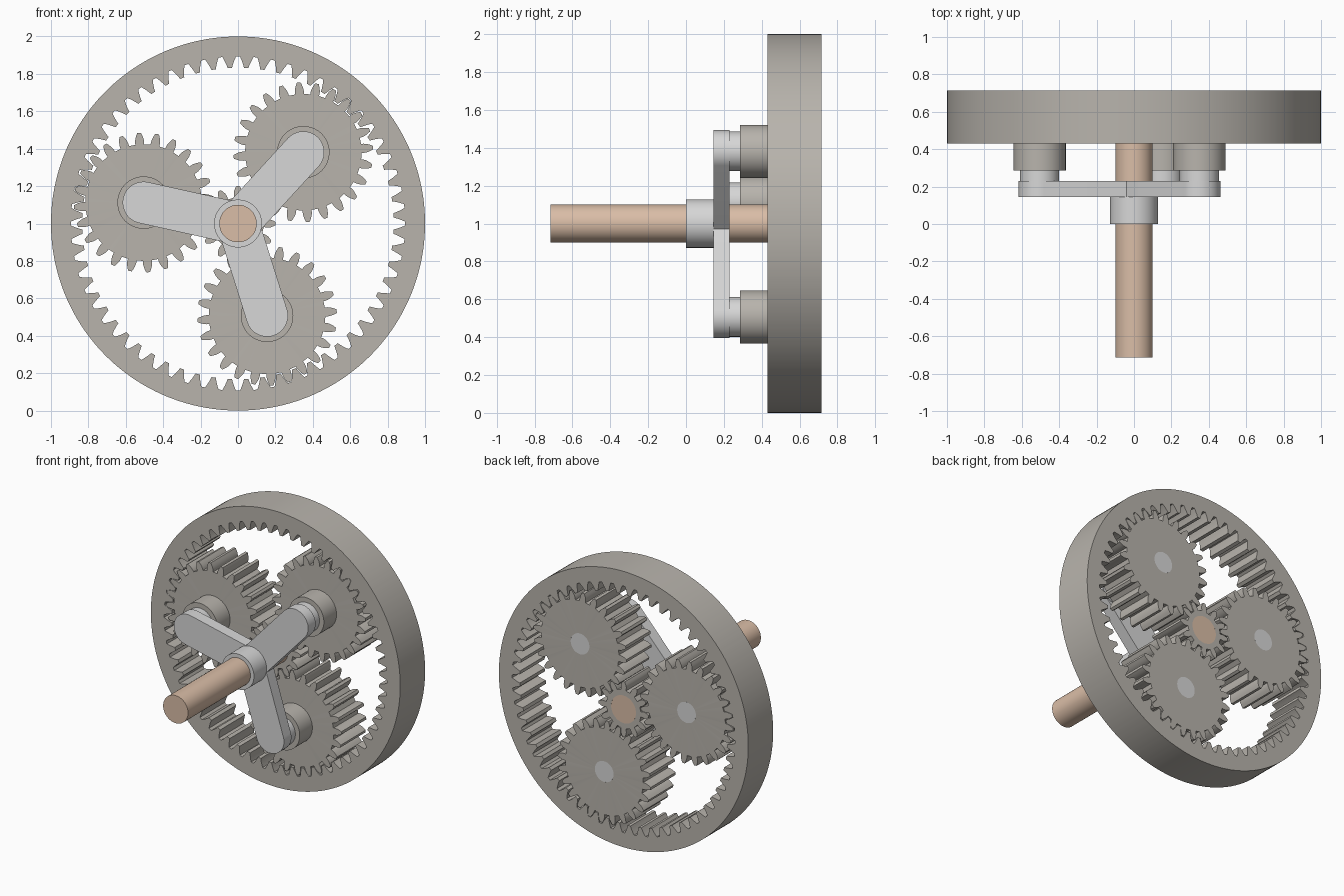
import bpy, bmesh
from math import pi, sin, cos, tan, acos, radians

if "Cube" in bpy.data.objects:
    bpy.data.objects.remove(bpy.data.objects["Cube"])

AXIS_Z = 1.0
ORBIT = 0.517                      # sun axis to planet axis
SUN_N, PLANET_N, RING_N = 12, 24, 60
MODULE = 2 * ORBIT / (SUN_N + PLANET_N)
GEAR_FRONT, GEAR_BACK = 0.43, 0.715
CARRIER_ANGLE = radians(47.5)


def material(name, rgb):
    m = bpy.data.materials.new(name)
    m.use_nodes = True
    color = (*rgb, 1.0)
    m.diffuse_color = color
    m.node_tree.nodes["Principled BSDF"].inputs["Base Color"].default_value = color
    return m


gear_grey = material("warm grey gear", (0.48, 0.455, 0.415))
carrier_grey = material("light grey carrier", (0.68, 0.68, 0.68))
shaft_tan = material("tan shaft", (0.70, 0.51, 0.385))


def finish(name, bm, mat, centre=(0, 0)):
    bmesh.ops.recalc_face_normals(bm, faces=bm.faces)
    mesh = bpy.data.meshes.new(name)
    bm.to_mesh(mesh)
    bm.free()
    mesh.materials.append(mat)
    ob = bpy.data.objects.new(name, mesh)
    ob.location = (centre[0], 0, AXIS_Z + centre[1])
    bpy.context.collection.objects.link(ob)
    bpy.ops.object.select_all(action="DESELECT")
    ob.select_set(True)
    bpy.context.view_layer.objects.active = ob
    bpy.ops.object.shade_smooth_by_angle(angle=radians(30))
    return ob


def loop(bm, points, y):
    return [bm.verts.new((x, y, z)) for x, z in points]


def wall(bm, a, b):
    for i in range(len(a)):
        j = (i + 1) % len(a)
        bm.faces.new((a[i], a[j], b[j], b[i]))


def prism(name, points, y0, y1, mat, centre=(0, 0)):
    bm = bmesh.new()
    front, back = loop(bm, points, y0), loop(bm, points, y1)
    wall(bm, front, back)
    bm.faces.new(front)
    bm.faces.new(back)
    return finish(name, bm, mat, centre)


def arc(radius, start, end, steps):
    return [(radius * cos(start + (end - start) * i / steps),
             radius * sin(start + (end - start) * i / steps)) for i in range(steps + 1)]


def cylinder(name, radius, y0, y1, mat, centre=(0, 0)):
    return prism(name, arc(radius, 0, 2 * pi, 64)[:-1], y0, y1, mat, centre)


def involute(a):
    return tan(a) - a


def gear(name, teeth, phase, r_low, r_high, rim, backlash, centre=(0, 0)):
    """Involute toothed wall joined to a round bore or rim at radius rim."""
    pressure = radians(20)
    pitch = teeth * MODULE / 2
    base = pitch * cos(pressure)
    flank = []
    for i in range(6):
        r = r_low + (r_high - r_low) * i / 5
        half = pi / (2 * teeth) + involute(pressure) - involute(acos(min(1, base / r)))
        flank.append((r, half * backlash))
    polar = []
    for t in range(teeth):
        mid = phase + t * 2 * pi / teeth
        polar += [(r, mid - h) for r, h in flank]
        polar += [(r, mid + h) for r, h in reversed(flank)]
    toothed = [(r * cos(a), r * sin(a)) for r, a in polar]
    smooth = [(rim * cos(a), rim * sin(a)) for r, a in polar]
    bm = bmesh.new()
    loops = [loop(bm, p, y) for p, y in ((toothed, GEAR_FRONT), (toothed, GEAR_BACK),
                                         (smooth, GEAR_BACK), (smooth, GEAR_FRONT))]
    for i in range(4):
        wall(bm, loops[i], loops[(i + 1) % 4])
    return finish(name, bm, gear_grey, centre)


def toothed_wheel(name, teeth, phase, bore, centre=(0, 0)):
    pitch = teeth * MODULE / 2
    return gear(name, teeth, phase, pitch - 0.033, pitch + MODULE, bore, 0.94, centre)


# Outer ring with inward teeth: the gaps follow the tooth shape
ring_pitch = RING_N * MODULE / 2
gear("ring_gear", RING_N, 0, ring_pitch - MODULE, ring_pitch + 0.032, 1.0, 1.04)

# Sun gear on the drive shaft
SHAFT_R, PIN_R = 0.1, 0.075
toothed_wheel("sun_gear", SUN_N, 0, SHAFT_R)
cylinder("drive_shaft", SHAFT_R, -0.715, GEAR_BACK, shaft_tan)

# Planet gears with hubs and carrier pins
planet_phase = CARRIER_ANGLE * (1 - RING_N / PLANET_N)
for k in range(3):
    angle = CARRIER_ANGLE + k * 2 * pi / 3
    centre = (ORBIT * cos(angle), ORBIT * sin(angle))
    n = str(k + 1)
    toothed_wheel("planet_gear_" + n, PLANET_N, planet_phase, PIN_R, centre)
    cylinder("planet_hub_" + n, 0.14, 0.285, GEAR_FRONT, gear_grey, centre)
    cylinder("pin_collar_" + n, 0.105, 0.225, 0.285, carrier_grey, centre)
    cylinder("planet_pin_" + n, PIN_R, 0.285, GEAR_BACK, carrier_grey, centre)

# Three-armed carrier plate and its sleeve
ARM_HALF = 0.112
outline = []
for k in range(3):
    angle = CARRIER_ANGLE + k * 2 * pi / 3
    outline += [(x + ORBIT * cos(angle), z + ORBIT * sin(angle))
                for x, z in arc(ARM_HALF, angle - pi / 2, angle + pi / 2, 24)]
    corner = ARM_HALF / sin(pi / 3)
    outline.append((corner * cos(angle + pi / 3), corner * sin(angle + pi / 3)))
prism("carrier_arms", outline, 0.145, 0.23, carrier_grey)
cylinder("carrier_sleeve", 0.128, 0.0, 0.15, carrier_grey)
